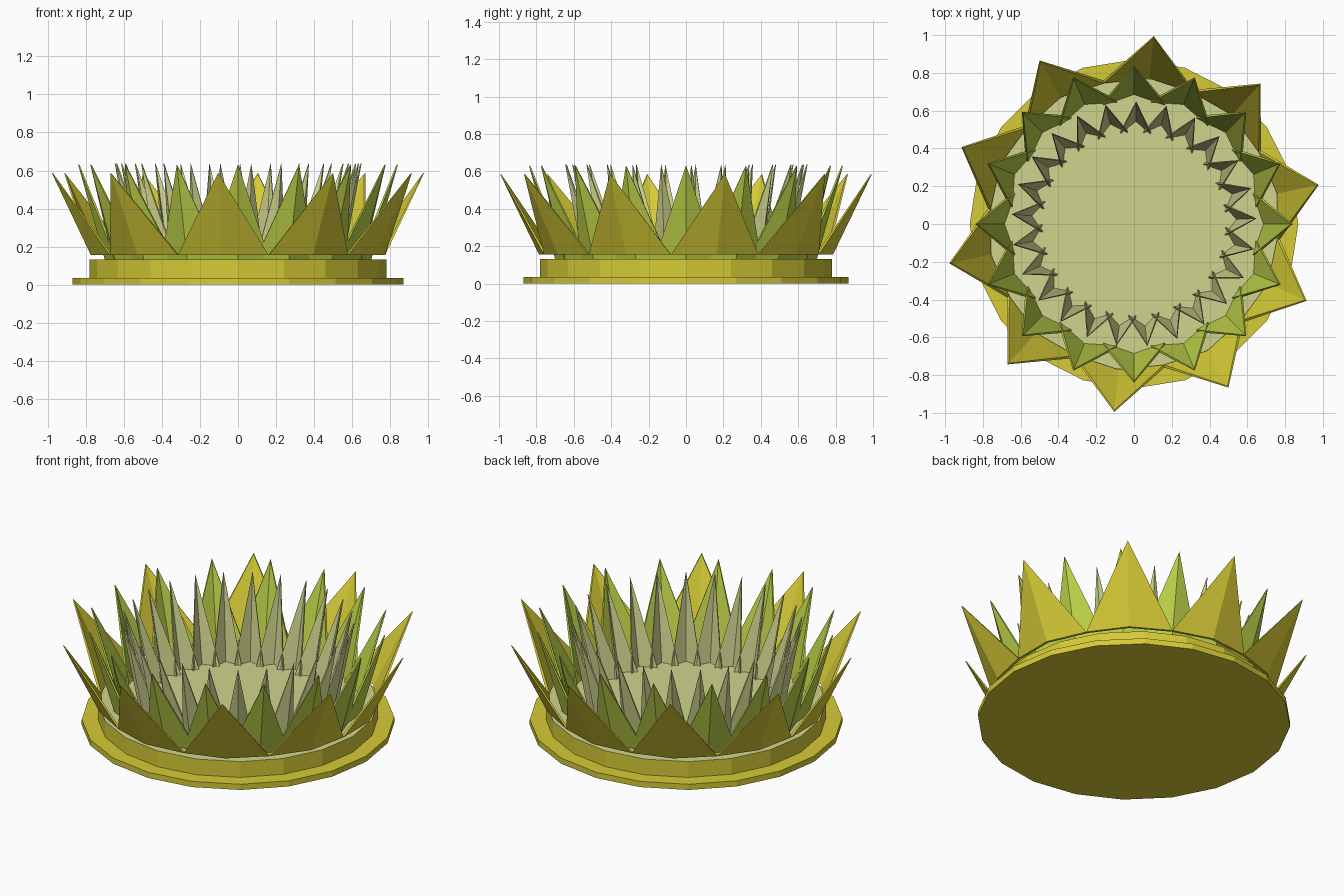
import bpy, bmesh, math

if "Cube" in bpy.data.objects:
    bpy.data.objects.remove(bpy.data.objects["Cube"])


def material(name, r, g, b):
    def lin(c):
        c /= 255
        return c / 12.92 if c <= 0.04045 else ((c + 0.055) / 1.055) ** 2.4
    m = bpy.data.materials.new(name)
    m.diffuse_color = (lin(r), lin(g), lin(b), 1)
    m.use_nodes = True
    m.node_tree.nodes["Principled BSDF"].inputs["Base Color"].default_value = m.diffuse_color
    return m


YELLOW = material("olive yellow", 214, 203, 54)
GREEN = material("leaf green", 188, 208, 72)
PALE = material("pale green", 208, 213, 142)


def finish(name, bm, mats):
    bmesh.ops.recalc_face_normals(bm, faces=bm.faces)
    mesh = bpy.data.meshes.new(name)
    bm.to_mesh(mesh)
    bm.free()
    for m in mats:
        mesh.materials.append(m)
    ob = bpy.data.objects.new(name, mesh)
    bpy.context.collection.objects.link(ob)
    return ob


def disc(name, radius, z0, z1, mats, sides=20):
    bm = bmesh.new()
    low, high = [[bm.verts.new((radius * math.cos(i * math.tau / sides),
                                radius * math.sin(i * math.tau / sides), z))
                  for i in range(sides)] for z in (z0, z1)]
    bm.faces.new(low[::-1])
    top = bm.faces.new(high)
    top.material_index = len(mats) - 1
    for i in range(sides):
        j = (i + 1) % sides
        bm.faces.new((low[i], low[j], high[j], high[i]))
    return finish(name, bm, mats)


def petal_ring(name, count, phase, ridge_r, side_r, side_deg, tip_r, z0, z1, thick, mat):
    """Ring of creased, pointed petals leaning outwards."""
    bm = bmesh.new()

    def vert(r, deg, z):
        a = math.radians(deg)
        return bm.verts.new((r * math.cos(a), r * math.sin(a), z))

    for i in range(count):
        a = phase + i * 360 / count
        shells = []
        for t in (0, thick):
            shells.append((vert(side_r - t, a - side_deg, z0),
                           vert(ridge_r - t, a, z0),
                           vert(side_r - t, a + side_deg, z0),
                           vert(tip_r - t * 0.6, a, z1 - t * 0.3)))
        o, n = shells
        bm.faces.new((o[0], o[1], o[3]))
        bm.faces.new((o[1], o[2], o[3]))
        bm.faces.new((n[1], n[0], n[3]))
        bm.faces.new((n[2], n[1], n[3]))
        for p, q in ((0, 1), (1, 2), (2, 3), (3, 0)):
            bm.faces.new((o[p], n[p], n[q], o[q]))
    return finish(name, bm, [mat])


# stepped pedestal with a pale floor on top
disc("base_plate", 0.87, 0.0, 0.035, [YELLOW])
disc("pedestal", 0.78, 0.035, 0.132, [YELLOW, PALE])

# three rings of petals, from outside to inside
petal_ring("outer_petals", 10, 12, 0.79, 0.777, 18, 1.0, 0.155, 0.587, 0.015, YELLOW)
petal_ring("middle_petals", 16, 0, 0.70, 0.665, 14.5, 0.84, 0.132, 0.632, 0.015, GREEN)
petal_ring("inner_petals", 25, 89, 0.555, 0.495, 9.5, 0.65, 0.132, 0.638, 0.012, PALE)
